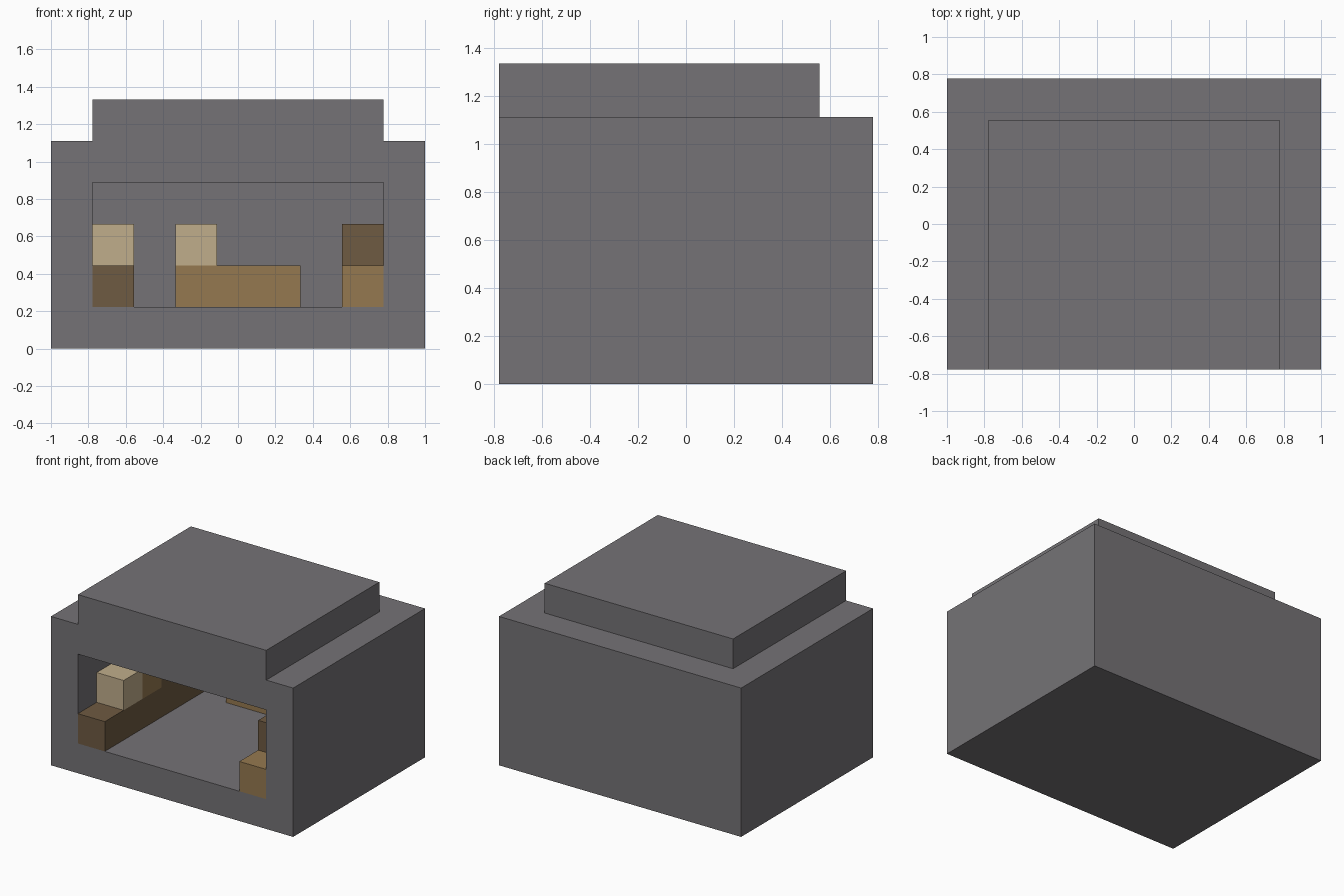
import bpy

if "Cube" in bpy.data.objects:
    bpy.data.objects.remove(bpy.data.objects["Cube"], do_unlink=True)

U = 2 / 9  # size of one block; the model is 9 x 7 x 6 blocks


def material(name, color):
    m = bpy.data.materials.new(name)
    m.use_nodes = True
    rgba = (*color, 1)
    m.diffuse_color = rgba
    bsdf = next(n for n in m.node_tree.nodes if n.type == 'BSDF_PRINCIPLED')
    bsdf.inputs["Base Color"].default_value = rgba
    return m


STONE = material("stone grey", (0.178, 0.171, 0.181))
TAN = material("light tan", (0.53, 0.42, 0.26))
WOOD = material("wood brown", (0.30, 0.19, 0.08))
DARK = material("dark brown", (0.157, 0.103, 0.054))


def box(name, low, high, mat=None):
    """Box between two corners given in blocks from the front left floor corner."""
    size = [(b - a) * U for a, b in zip(low, high)]
    mid = [(a + b) / 2 * U for a, b in zip(low, high)]
    bpy.ops.mesh.primitive_cube_add(size=1, location=(mid[0] - 4.5 * U, mid[1] - 3.5 * U, mid[2]))
    ob = bpy.context.object
    ob.name = name
    ob.scale = size
    bpy.ops.object.transform_apply(location=True, rotation=False, scale=True)
    if mat:
        ob.data.materials.append(mat)
    return ob


def cut(target, low, high):
    """Carve a box out of the target and discard the cutter."""
    cutter = box("cutter", low, high)
    cutter.hide_render = True
    mod = target.modifiers.new("carve", 'BOOLEAN')
    mod.operation = 'DIFFERENCE'
    mod.solver = 'EXACT'
    mod.object = cutter
    bpy.context.view_layer.objects.active = target
    bpy.ops.object.modifier_apply(modifier=mod.name)
    bpy.data.objects.remove(cutter, do_unlink=True)


# Stone shell: stepped roof and a hollow room open at the front
shell = box("stone_shell", (0, 0, 0), (9, 7, 6), STONE)
cut(shell, (-1, -1, 5), (1, 8, 7))
cut(shell, (8, -1, 5), (10, 8, 7))
cut(shell, (-1, 6, 5), (10, 8, 7))
cut(shell, (1, -1, 1), (8, 6, 4))

# Counter along the wall at -x, with goods on top
box("right_counter", (1, 0, 1), (2, 6, 2), DARK)
box("right_tan_block", (1, 1, 2), (2, 2, 3), TAN)
box("right_wood_block", (1, 2, 2), (2, 3, 3), WOOD)
box("right_dark_block", (1, 3, 2), (2, 4, 3), DARK)

# Bench at the back wall
box("back_bench", (3, 5, 1), (6, 6, 2), WOOD)
box("back_tan_block", (3, 5, 2), (4, 6, 3), TAN)

# Counter along the wall at +x
box("left_counter", (7, 0, 1), (8, 6, 2), WOOD)
box("left_dark_block", (7, 1, 2), (8, 2, 3), DARK)
